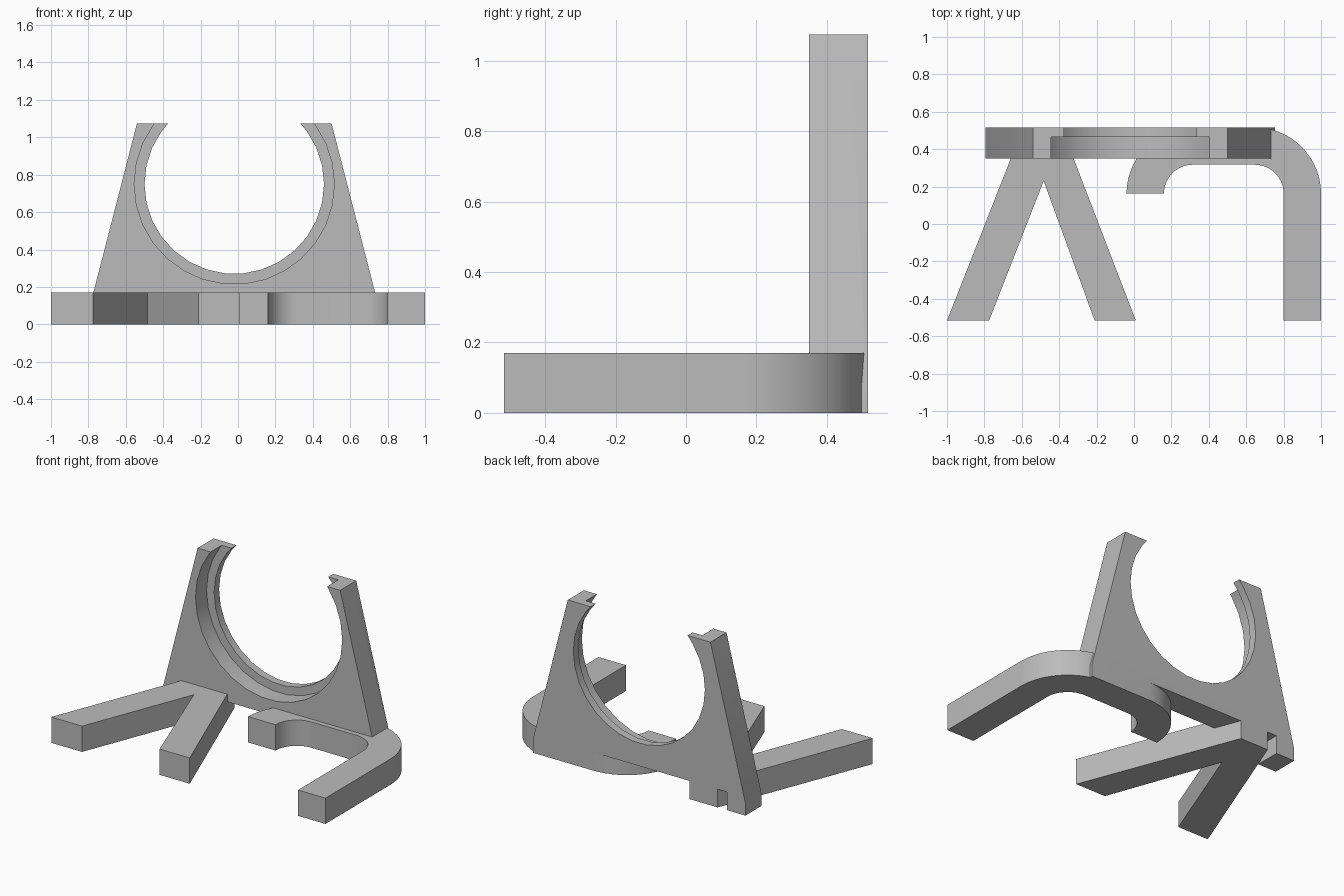
import bpy
import bmesh
import math
from mathutils import Vector

cube = bpy.data.objects.get("Cube")
if cube:
    bpy.data.objects.remove(cube, do_unlink=True)

BACK, FRONT = 0.517, -0.517
PLATE_FRONT, STEP = 0.35, 0.465
TOP, FOOT_TOP = 1.075, 0.17
RING_X, RING_Z = -0.02, 0.75

grey = bpy.data.materials.new("plain_grey")
grey.use_nodes = True
grey.diffuse_color = (0.5, 0.5, 0.5, 1)
grey.node_tree.nodes["Principled BSDF"].inputs["Base Color"].default_value = (0.5, 0.5, 0.5, 1)


def extrude(name, points, offset):
    """Close an outline of 3D points into a face and push it out to a solid."""
    bm = bmesh.new()
    face = bm.faces.new([bm.verts.new(p) for p in points])
    moved = bmesh.ops.extrude_face_region(bm, geom=[face])["geom"]
    verts = [v for v in moved if isinstance(v, bmesh.types.BMVert)]
    bmesh.ops.translate(bm, verts=verts, vec=Vector(offset))
    bmesh.ops.recalc_face_normals(bm, faces=bm.faces)
    mesh = bpy.data.meshes.new(name)
    bm.to_mesh(mesh)
    bm.free()
    mesh.materials.append(grey)
    obj = bpy.data.objects.new(name, mesh)
    bpy.context.collection.objects.link(obj)
    return obj


def arc(cx, cy, r, start, end, steps):
    angles = [math.radians(start + (end - start) * i / steps) for i in range(steps + 1)]
    return [(cx + r * math.cos(a), cy + r * math.sin(a)) for a in angles]


def plate(name, radius, y0, y1):
    """Tapered upright with an open round cradle and two short feet."""
    rim = math.degrees(math.asin((TOP - RING_Z) / radius))
    angles = [rim] + [a for a in range(180, -540, -12) if -180 - rim < a < rim] + [-180 - rim]
    cradle = [(RING_X + radius * math.cos(math.radians(a)),
               RING_Z + radius * math.sin(math.radians(a))) for a in angles]
    outline = [(-0.54, TOP), (-0.795, 0.085), (-0.795, 0), (-0.66, 0), (-0.66, 0.12),
               (0.62, 0.12), (0.62, 0), (0.755, 0), (0.755, 0.085), (0.5, TOP)]
    return extrude(name, [(x, y0, z) for x, z in outline + cradle], (0, y1 - y0, 0))


def floor_part(name, outline):
    return extrude(name, [(x, y, 0) for x, y in outline], (0, 0, FOOT_TOP))


# Upright: narrow lip at the back, wider seat at the front
holder = plate("ring_holder", 0.48, STEP, BACK)
seat = plate("cradle_seat", 0.535, PLATE_FRONT, STEP)

# Forked foot with two splayed legs
fork = floor_part("forked_foot", [
    (-1, FRONT), (-0.775, FRONT), (-0.483, 0.23), (-0.21, FRONT),
    (0.01, FRONT), (-0.387, BACK), (-0.593, BACK)])

# Hooked foot: short hook on one side, long leg on the other
OUTER, INNER = 0.355, 0.155
turn_y = BACK - OUTER
hook = floor_part("hooked_foot",
                  arc(0.315, turn_y, OUTER, 180, 90, 14)
                  + arc(0.645, turn_y, OUTER, 90, 0, 14)
                  + [(1, FRONT), (0.8, FRONT)]
                  + arc(0.645, turn_y, INNER, 0, 90, 14)
                  + arc(0.315, turn_y, INNER, 90, 180, 14))

# Fuse the parts into one solid
bpy.context.view_layer.objects.active = holder
for part in (seat, fork, hook):
    mod = holder.modifiers.new("fuse", "BOOLEAN")
    mod.operation = "UNION"
    mod.solver = "EXACT"
    mod.object = part
    bpy.ops.object.modifier_apply(modifier=mod.name)
    bpy.data.objects.remove(part, do_unlink=True)

# Smooth the curves and keep the corners crisp
bpy.ops.object.select_all(action="DESELECT")
holder.select_set(True)
bpy.ops.object.shade_smooth_by_angle(angle=math.radians(30))
